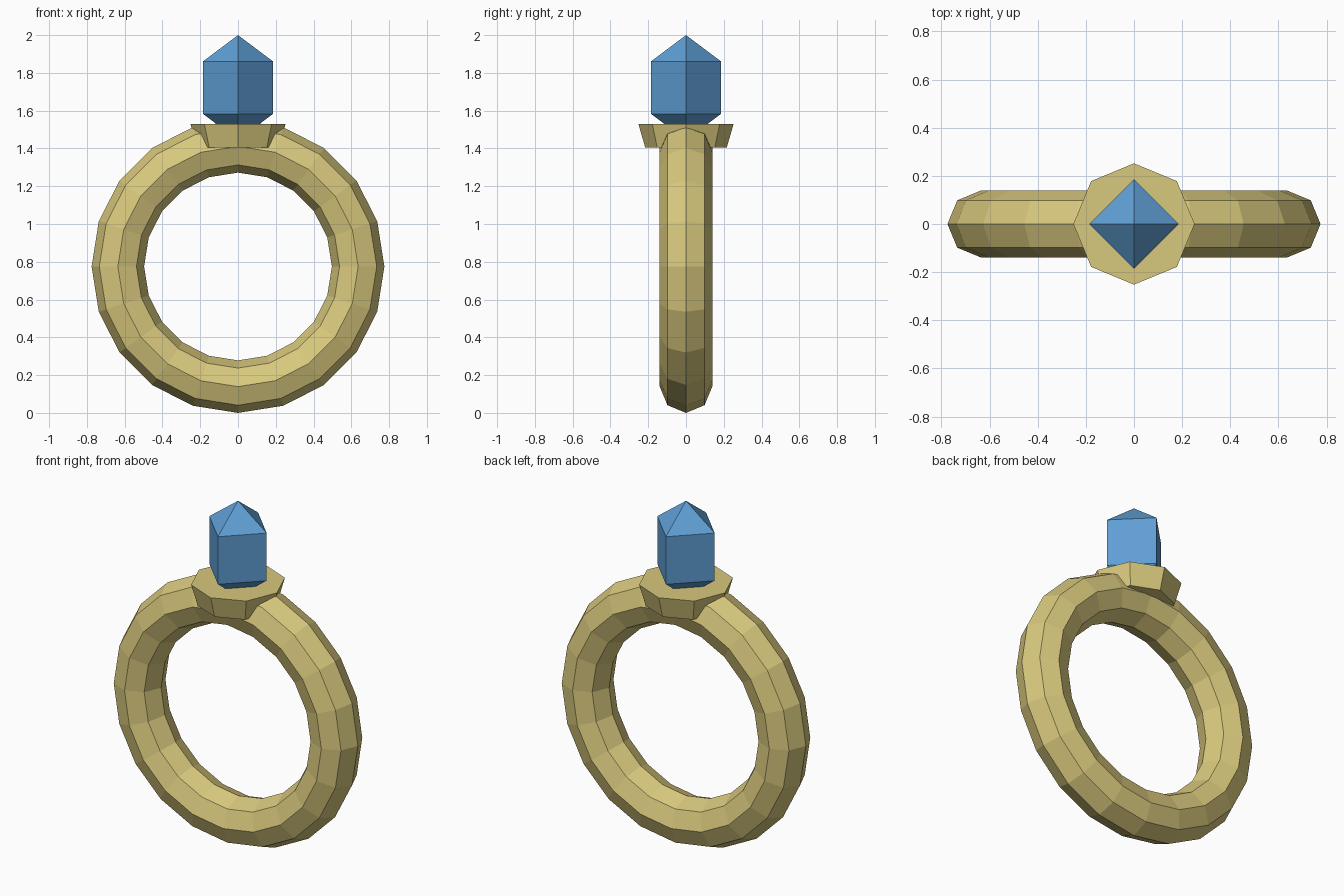
import bpy
import math

if "Cube" in bpy.data.objects:
    bpy.data.objects.remove(bpy.data.objects["Cube"])


def material(name, rgb):
    m = bpy.data.materials.new(name)
    m.diffuse_color = (*rgb, 1.0)
    m.use_nodes = True
    m.node_tree.nodes["Principled BSDF"].inputs["Base Color"].default_value = m.diffuse_color
    return m


gold = material("gold", (0.69, 0.58, 0.205))
blue = material("gem blue", (0.115, 0.345, 0.66))


def finish(name, mat):
    obj = bpy.context.object
    obj.name = name
    obj.data.materials.append(mat)
    bpy.ops.object.transform_apply(location=True, rotation=True, scale=True)
    bpy.ops.object.shade_flat()
    return obj


# Band: upright low-poly torus
bpy.ops.mesh.primitive_torus_add(
    major_segments=20, minor_segments=8, major_radius=0.636, minor_radius=0.139,
    location=(0, 0, 0.775), rotation=(math.pi / 2, 0, 0))
finish("ring_band", gold)

# Setting: octagonal plate flaring upward
bpy.ops.mesh.primitive_cone_add(
    vertices=8, radius1=0.216, radius2=0.252, depth=0.125,
    location=(0, 0, 1.4675))
finish("gem_setting", gold)

# Gem: octahedron made of two mirrored four-sided pyramids
RADIUS, HALF, GIRDLE = 0.214, 0.278, 1.722
bpy.ops.mesh.primitive_uv_sphere_add(
    segments=4, ring_count=2, radius=1, location=(0, 0, GIRDLE))
bpy.context.object.scale = (RADIUS, RADIUS, HALF)
finish("gem", blue)
